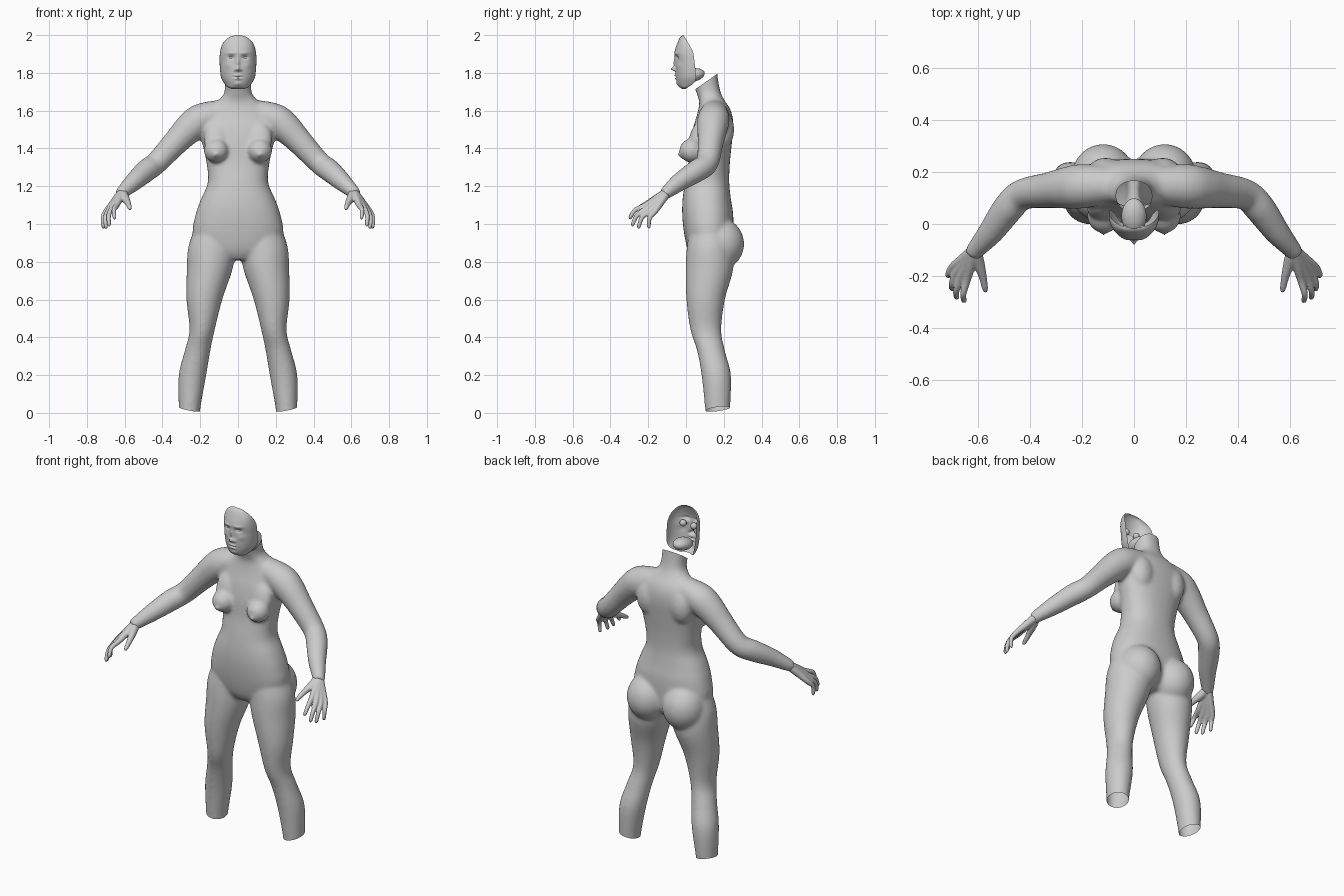
import bpy, bmesh, math
from mathutils import Vector, Matrix

if "Cube" in bpy.data.objects:
    bpy.data.objects.remove(bpy.data.objects["Cube"], do_unlink=True)

grey = bpy.data.materials.new("plain grey")
grey.use_nodes = True
grey.diffuse_color = (0.6, 0.6, 0.6, 1)
grey.node_tree.nodes["Principled BSDF"].inputs["Base Color"].default_value = (0.6, 0.6, 0.6, 1)


def resample(keys, n):
    """Smooth curve through key tuples of any length."""
    k = [Vector(v) for v in keys]
    out = []
    for i in range(len(k) - 1):
        a, b, c, d = k[max(i - 1, 0)], k[i], k[i + 1], k[min(i + 2, len(k) - 1)]
        for j in range(n):
            t = j / n
            out.append(0.5 * (2 * b + (c - a) * t + (2 * a - 5 * b + 4 * c - d) * t * t
                              + (3 * b - a - 3 * c + d) * t ** 3))
    return out + [k[-1]]


def skin(bm, rings):
    """Closed skin over a list of point rings."""
    vs = [[bm.verts.new(p) for p in r] for r in rings]
    n = len(vs[0])
    for a, b in zip(vs, vs[1:]):
        for i in range(n):
            bm.faces.new((a[i], a[(i + 1) % n], b[(i + 1) % n], b[i]))
    bm.faces.new(vs[0][::-1])
    bm.faces.new(vs[-1])


def loft(bm, keys, power=2.0, sides=40):
    """Level rings: z, centre x, centre y, radius x, radius y."""
    def flat(v):
        return math.copysign(abs(v) ** (2 / power), v)
    rings = []
    for z, cx, cy, rx, ry in resample(keys, 6):
        ang = [2 * math.pi * i / sides for i in range(sides)]
        rings.append([(cx + rx * flat(math.cos(a)), cy + ry * flat(math.sin(a)), z) for a in ang])
    skin(bm, rings)


def tube(bm, keys, sides=20):
    """Round limb along a path: x, y, z, radius."""
    pts = resample(keys, 5)
    rings = []
    for i, p in enumerate(pts):
        d = (pts[min(i + 1, len(pts) - 1)] - pts[max(i - 1, 0)]).to_3d()
        q = d.to_track_quat('Z', 'Y')
        c = p.to_3d()
        rings.append([c + q @ Vector((p[3] * math.cos(a), p[3] * math.sin(a), 0))
                      for a in (2 * math.pi * k / sides for k in range(sides))])
    skin(bm, rings)


def ball(bm, centre, radii, tilt=0.0):
    m = (Matrix.Translation(centre) @ Matrix.Rotation(tilt, 4, 'X')
         @ Matrix.Diagonal((*radii, 1)))
    bmesh.ops.create_uvsphere(bm, u_segments=32, v_segments=20, radius=1, matrix=m)


def finish(name, bm, voxel=0, smooth=0):
    """Make the object; optionally fuse its parts into one soft skin."""
    bmesh.ops.recalc_face_normals(bm, faces=bm.faces)
    me = bpy.data.meshes.new(name)
    bm.to_mesh(me)
    bm.free()
    ob = bpy.data.objects.new(name, me)
    bpy.context.scene.collection.objects.link(ob)
    bpy.context.view_layer.objects.active = ob
    if voxel:
        mod = ob.modifiers.new("fuse", 'REMESH')
        mod.mode = 'VOXEL'
        mod.voxel_size = voxel
        bpy.ops.object.modifier_apply(modifier="fuse")
        mod = ob.modifiers.new("soften", 'SMOOTH')
        mod.factor = 0.5
        mod.iterations = smooth
        bpy.ops.object.modifier_apply(modifier="soften")
    me.materials.clear()
    me.materials.append(grey)
    me.polygons.foreach_set("use_smooth", [True] * len(me.polygons))
    return ob


# Body: torso and neck
bm = bmesh.new()
torso = [(.81, .08, .04, .19), (.86, .2, .01, .24), (.95, .24, -.01, .25),
         (1.05, .225, -.02, .25), (1.13, .197, -.018, .238), (1.22, .16, -.006, .229),
         (1.32, .166, .012, .232), (1.42, .188, .02, .242), (1.5, .205, .035, .25),
         (1.56, .195, .053, .248), (1.61, .16, .066, .233), (1.65, .11, .07, .207),
         (1.69, .075, .057, .186), (1.75, .07, .035, .172), (1.84, .075, .005, .162)]
loft(bm, [(z, 0, (f + b) / 2, w, (b - f) / 2) for z, w, f, b in torso], 2.3)

for s in (1, -1):
    # Legs
    loft(bm, [(1.0, s * .12, .125, .1, .1), (.88, s * .138, .125, .125, .12),
              (.76, s * .15, .124, .121, .126), (.6, s * .178, .104, .095, .102),
              (.44, s * .19, .105, .067, .082), (.33, s * .214, .132, .068, .074),
              (.2, s * .241, .16, .073, .078), (.03, s * .256, .167, .058, .067),
              (-.06, s * .258, .168, .052, .062)])
    # Arms
    tube(bm, [(s * .08, .15, 1.59, .07), (s * .19, .146, 1.555, .085),
              (s * .25, .14, 1.513, .082), (s * .33, .13, 1.432, .069),
              (s * .43, .113, 1.325, .06), (s * .485, .06, 1.283, .06),
              (s * .55, -.03, 1.225, .05), (s * .61, -.1, 1.17, .036),
              (s * .622, -.12, 1.157, .032)], 28)
    # Buttocks, breasts and shoulder blades
    ball(bm, (s * .118, .182, .895), (.122, .126, .135))
    ball(bm, (s * .115, .032, 1.388), (.066, .068, .064))
    ball(bm, (s * .115, .058, 1.45), (.066, .042, .1), -.25)
    ball(bm, (s * .117, -.03, 1.365), (.015, .016, .015))
    ball(bm, (s * .11, .2, 1.5), (.07, .055, .1))

body = finish("body", bm, .009, 14)

# Open ends at the shins and neck
bm = bmesh.new()
bm.from_mesh(body.data)
cuts = [((s * .2, .1, 0), (s * .2, .13, -1)) for s in (1, -1)]
cuts.append(((0, .037, 1.705), (0, -.7, 1)))
for co, no in cuts:
    bmesh.ops.bisect_plane(bm, geom=bm.verts[:] + bm.edges[:] + bm.faces[:],
                           plane_co=co, plane_no=no, clear_outer=True)
bm.to_mesh(body.data)
bm.free()

# Hands: knuckle and fingertip of each finger, index to little
fingers = [((.643, -.215, 1.098), (.655, -.302, 1.03)), ((.668, -.208, 1.082), (.684, -.288, .992)),
           ((.686, -.19, 1.07), (.7, -.255, .98)), ((.698, -.165, 1.066), (.714, -.2, .98))]
wrist = Vector((.613, -.1, 1.168))
for s, side in ((1, "left"), (-1, "right")):
    bm = bmesh.new()

    def digit(points, radii):
        tube(bm, [(s * p[0], p[1], p[2], r) for p, r in zip(points, radii)], 14)

    for knuckle, tip in fingers:
        k, t = Vector(knuckle), Vector(tip)
        start = wrist.lerp(k, .12)
        bend = k.lerp(t, .5) + Vector((.008, -.01, .01))
        digit([start, wrist.lerp(k, .55), k, bend, k.lerp(t, .93), t],
              (.024, .02, .0155, .0125, .0105, .006))
    digit([wrist, (.598, -.15, 1.137), (.583, -.2, 1.112), (.574, -.245, 1.088),
           (.571, -.262, 1.078)], (.026, .023, .016, .012, .007))
    finish(side + "_hand", bm, .0045, 4)

# Face mask: z, front y, back edge y, half width
face = [(2.0, -.016, -.013, .012), (1.987, -.032, -.006, .05), (1.955, -.047, .014, .081),
        (1.91, -.06, .037, .095), (1.86, -.055, .045, .097), (1.815, -.055, .05, .095),
        (1.775, -.052, .053, .089), (1.745, -.045, .04, .073), (1.725, -.034, .012, .055),
        (1.715, -.018, -.002, .034)]
# Features: side offset, height, width, tallness, depth
features = [(0, 1.821, .011, .011, .023), (0, 1.853, .009, .025, .011), (.016, 1.816, .006, .007, .008),
            (.036, 1.882, .017, .01, -.012), (.035, 1.905, .025, .007, .005),
            (0, 1.787, .018, .006, .008), (0, 1.769, .016, .006, .007),
            (0, 1.778, .022, .003, -.006), (0, 1.742, .02, .012, .005), (.052, 1.84, .018, .016, .004)]
bm = bmesh.new()
cols = 72
rows = []
for z, yf, yb, w in resample(face, 10):
    row = []
    for i in range(cols + 1):
        a = math.pi * (i / cols - .5)
        x = w * math.sin(a)
        y = yb + (yf - yb) * max(math.cos(a), 0) ** .85
        for fx, fz, sx, sz, depth in features:
            y -= depth * math.exp(-((abs(x) - fx) / sx) ** 2 - ((z - fz) / sz) ** 2)
        row.append(bm.verts.new((x, y, z)))
    rows.append(row)
for a, b in zip(rows, rows[1:]):
    for i in range(cols):
        bm.faces.new((a[i], b[i], b[i + 1], a[i + 1]))
finish("face_mask", bm)

# Eyeballs and mouth lining behind the face
for s, side in ((1, "left"), (-1, "right")):
    bm = bmesh.new()
    ball(bm, (s * .036, -.024, 1.882), (.019, .019, .019))
    finish(side + "_eyeball", bm)
bm = bmesh.new()
ball(bm, (0, .03, 1.787), (.048, .07, .036), .2)
finish("mouth_lining", bm)
